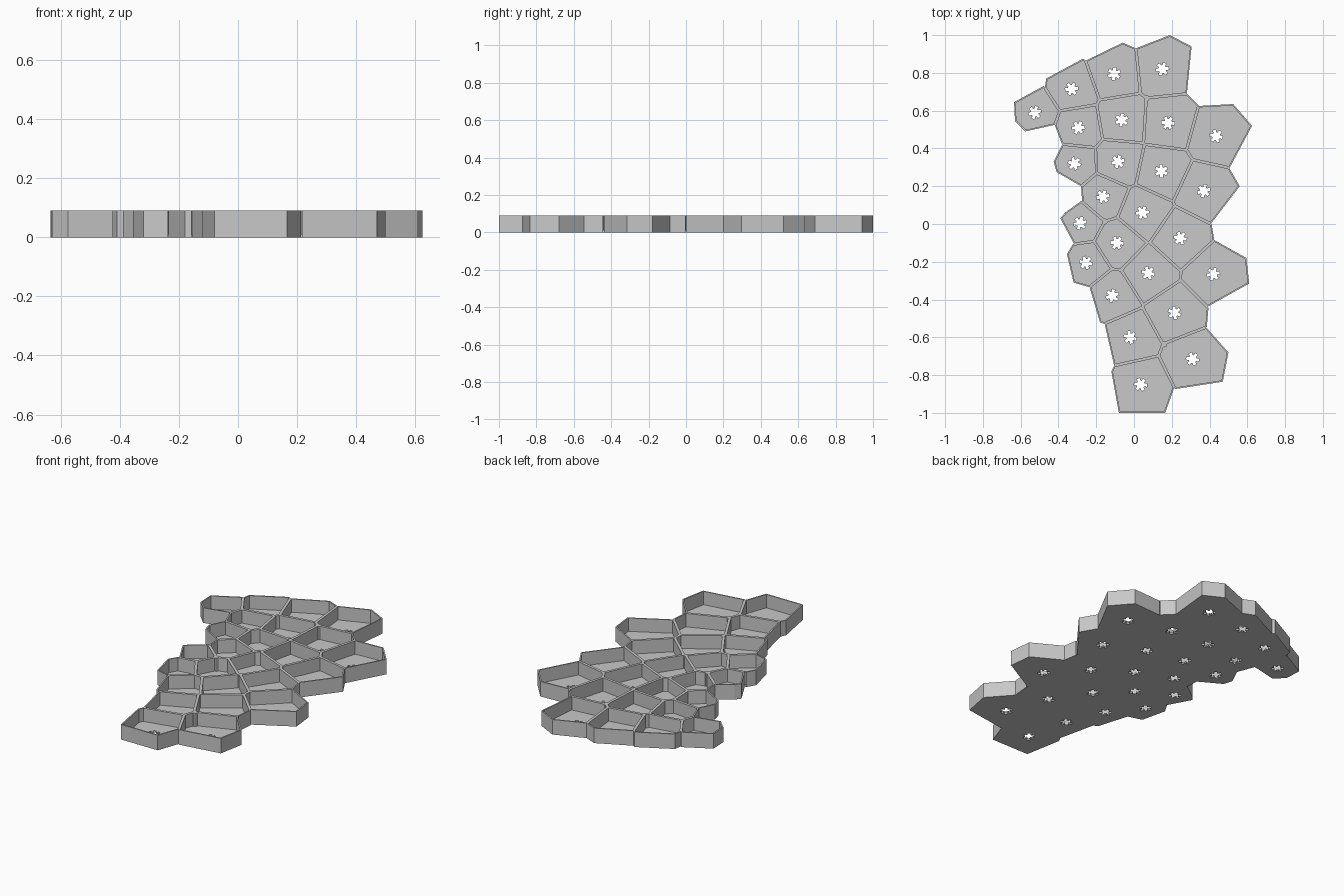
import bpy, bmesh, math, random
from mathutils import Vector

cube = bpy.data.objects.get("Cube")
if cube:
    bpy.data.objects.remove(cube)
random.seed(4)

HEIGHT, FLOOR, WALL = 0.09, 0.01, 0.008

# Cell centres and outer border, in thousandths
CENTRES = [(-525, 590), (-330, 715), (-105, 795), (150, 820), (-295, 510),
           (-65, 550), (180, 535), (435, 465), (-315, 320), (-85, 330),
           (145, 280), (370, 175), (-165, 145), (45, 60), (-285, 5),
           (-90, -100), (245, -75), (-255, -205), (75, -260), (420, -265),
           (-115, -380), (215, -470), (-20, -600), (310, -715), (35, -850)]
BORDER = [(190, 1000), (305, 940), (280, 690), (345, 625), (525, 635),
          (625, 520), (505, 295), (560, 200), (410, 5), (425, -85),
          (595, -180), (610, -315), (395, -435), (385, -550), (500, -680),
          (470, -835), (210, -875), (165, -1000), (-80, -1000), (-120, -780),
          (-105, -750), (-155, -530), (-180, -520), (-235, -335), (-320, -310),
          (-355, -160), (-320, -100), (-390, 30), (-365, 60), (-275, 125),
          (-280, 200), (-410, 275), (-425, 330), (-380, 420), (-420, 525),
          (-575, 490), (-630, 545), (-635, 645), (-470, 735), (-465, 770),
          (-270, 875), (-255, 865), (-60, 960), (10, 930)]
POSTS = [(67, 665), (-155, 13), (160, -637)]


def scaled(points):
    return [Vector(p) / 1000 for p in points]


def pairs(points):
    return list(zip(points, points[1:] + points[:1]))


def clip(poly, origin, normal):
    """Keep the part of a convex polygon on the normal's side of a line."""
    out = []
    for a, b in pairs(poly):
        da, db = (a - origin).dot(normal), (b - origin).dot(normal)
        if da >= 0:
            out.append(a)
        if da * db < 0:
            out.append(a.lerp(b, da / (da - db)))
    return out


def inset(poly, distance):
    result = poly
    for a, b in pairs(poly):
        d = b - a
        if d.length > 1e-5:
            n = Vector((-d.y, d.x)).normalized()
            result = clip(result, a + n * distance, n)
    return result


def gear(centre, teeth=6, tip=0.035, root=0.021):
    """Toothed drain hole outline."""
    turn = random.uniform(0, math.tau / teeth)
    points = []
    for i in range(teeth):
        for offset, r in ((-0.38, root), (-0.26, tip), (0.26, tip), (0.38, root)):
            a = turn + math.tau * (i + offset * 0.9) / teeth
            points.append(centre + r * Vector((math.cos(a), math.sin(a))))
    return points


def plate(bm, outer, inner, z, up):
    """Flat face at height z between two outlines."""
    edges = []
    for loop in (outer, inner):
        verts = [bm.verts.new((p.x, p.y, z)) for p in loop]
        edges += [bm.edges.new(e) for e in pairs(verts)]
    made = bmesh.ops.triangle_fill(bm, edges=edges, use_beauty=True,
                                   normal=(0, 0, 1))
    for f in made["geom"]:
        if isinstance(f, bmesh.types.BMFace):
            f.normal_update()
            if (f.normal.z > 0) != up:
                f.normal_flip()


def wall(bm, a, b, low, high):
    bm.faces.new([bm.verts.new((p.x, p.y, z)) for p, z in
                  ((a, low), (b, low), (b, high), (a, high))])


def finish(bm, name):
    bmesh.ops.remove_doubles(bm, verts=bm.verts, dist=0.0002)
    mesh = bpy.data.meshes.new(name)
    bm.to_mesh(mesh)
    bm.free()
    mesh.materials.append(grey)
    obj = bpy.data.objects.new(name, mesh)
    bpy.context.collection.objects.link(obj)
    return obj


grey = bpy.data.materials.new("plain grey")
grey.use_nodes = True
grey.diffuse_color = (0.58, 0.58, 0.58, 1)
grey.node_tree.nodes["Principled BSDF"].inputs["Base Color"].default_value = grey.diffuse_color

centres, border = scaled(CENTRES), scaled(BORDER)

# Each border edge belongs to its nearest cell
owned = {i: [] for i in range(len(centres))}
for a, b in pairs(border):
    mid = (a + b) / 2
    owner = min(owned, key=lambda i: (centres[i] - mid).length)
    owned[owner].append((a, b))

# Tray of open cells with shared walls
bm = bmesh.new()
for i, c in enumerate(centres):
    others = [s for s in centres if s is not c]
    cell = [Vector(p) for p in ((-2, -2), (2, -2), (2, 2), (-2, 2))]
    for s in others:
        cell = clip(cell, (c + s) / 2, c - s)
    for a, b in owned[i]:
        n = Vector((a.y - b.y, b.x - a.x))
        cell = clip(cell, a, n if (c - a).dot(n) > 0 else -n)
    cell = [p for p, q in pairs(cell) if (p - q).length > 0.0005]
    inner = inset(cell, WALL)
    inner = [p for p, q in pairs(inner) if (p - q).length > 0.0005]
    hole = gear(c)

    plate(bm, cell, hole, 0, False)
    plate(bm, inner, hole, FLOOR, True)
    plate(bm, cell, inner, HEIGHT, True)
    for a, b in pairs(inner):
        wall(bm, b, a, FLOOR, HEIGHT)
    for a, b in pairs(hole):
        wall(bm, b, a, 0, FLOOR)
    # Outside walls only where no other cell adjoins
    for a, b in pairs(cell):
        m = (a + b) / 2
        if all(abs((m - s).length - (m - c).length) > 1e-4 for s in others):
            wall(bm, a, b, 0, HEIGHT)
finish(bm, "cell_tray")

# Small round posts where walls meet
for k, p in enumerate(scaled(POSTS)):
    bm = bmesh.new()
    bmesh.ops.create_cone(bm, cap_ends=True, segments=10, radius1=0.016,
                          radius2=0.016, depth=HEIGHT - FLOOR)
    bmesh.ops.translate(bm, verts=bm.verts, vec=(p.x, p.y, (HEIGHT + FLOOR) / 2))
    finish(bm, f"junction_post_{k + 1}")
